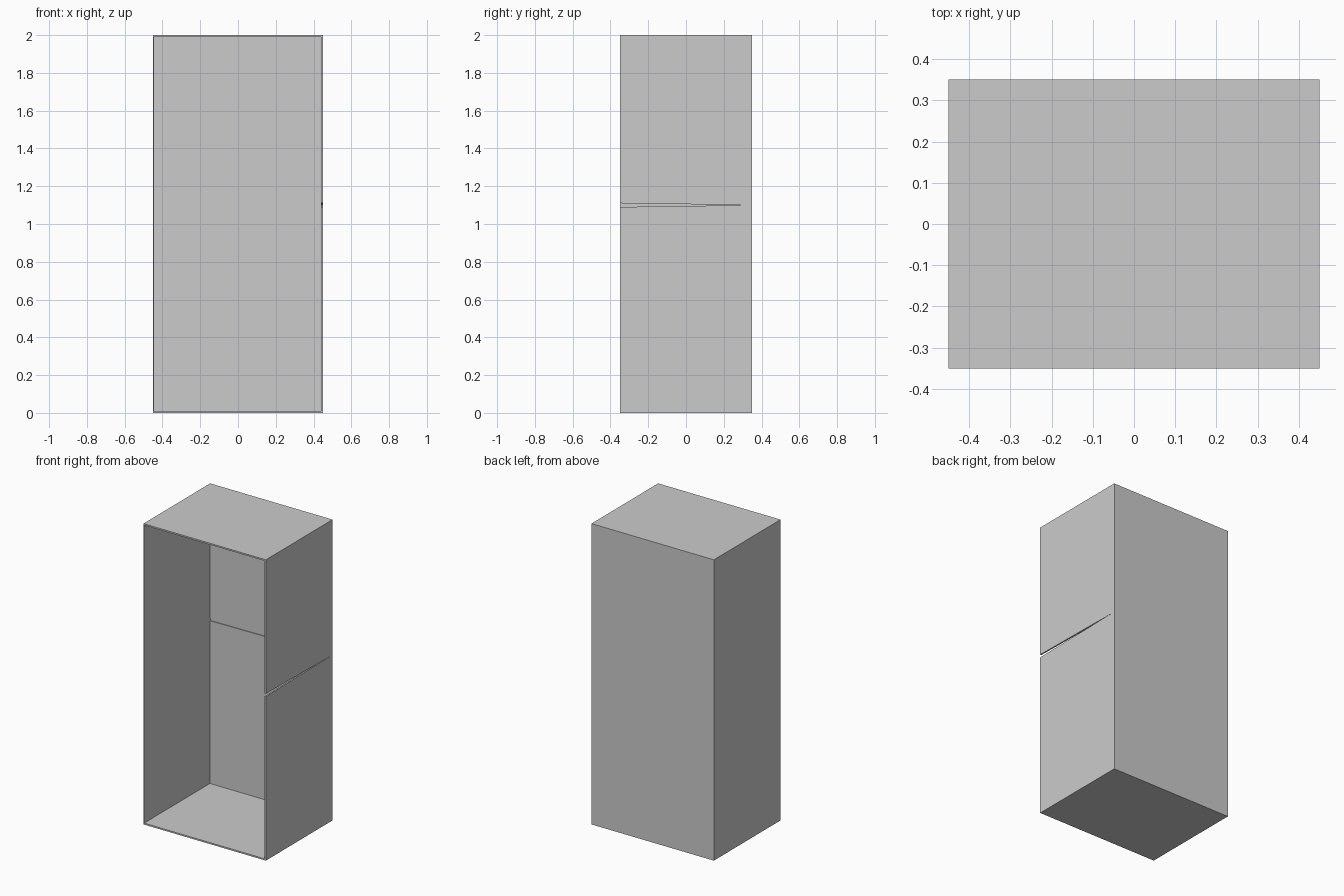
import bpy
import bmesh

cube = bpy.data.objects.get("Cube")
if cube:
    bpy.data.objects.remove(cube, do_unlink=True)

W, D, H = 0.45, 0.35, 2.0   # half width, half depth, height
T = 0.01                    # sheet thickness
SEAM = 1.1                  # height of the panel joint

grey = bpy.data.materials.new("plain grey")
grey.use_nodes = True
colour = (0.6, 0.6, 0.6, 1)
grey.diffuse_color = colour
grey.node_tree.nodes["Principled BSDF"].inputs["Base Color"].default_value = colour


def panel(name, low, high, cut=None):
    """Flat sheet between two corners; cut(co) may nudge its corners."""
    bm = bmesh.new()
    bmesh.ops.create_cube(bm, size=1)
    for v in bm.verts:
        v.co = [(a + b) / 2 + c * (b - a) for a, b, c in zip(low, high, v.co)]
        if cut:
            cut(v.co)
    mesh = bpy.data.meshes.new(name)
    bm.to_mesh(mesh)
    bm.free()
    mesh.materials.append(grey)
    obj = bpy.data.objects.new(name, mesh)
    bpy.context.collection.objects.link(obj)
    return obj


def side_gap(shift):
    """Open the joint of the side panels towards the front."""
    def cut(co):
        if abs(co.z - SEAM) < T and co.y < 0:
            co.z += shift
    return cut


def back_gap(shift):
    """Open the joint of the back lining towards the closed side."""
    def cut(co):
        if abs(co.z - SEAM) < T and co.x < 0:
            co.z += shift
    return cut


# Top, floor and the one-piece side
panel("top_panel", (-W, -D, H - T), (W, D, H))
panel("floor_panel", (-W, -D, 0), (W, D, T))
panel("right_side_panel", (-W, -D, T), (-W + T / 2, D, H - T))

# Split side and split back, joined at the seam
for name, z0, z1, shift in (("lower", T, SEAM, -T), ("upper", SEAM, H - T, T)):
    panel(name + "_left_side_panel", (W - T, -D, z0), (W, D - T, z1), side_gap(shift))
    panel(name + "_back_panel", (-W + T / 2, D - T / 2, z0), (W, D, z1))
    panel(name + "_back_lining", (-W + T / 2, D - T, z0), (W, D - T / 2, z1),
          back_gap(shift * 0.8))
